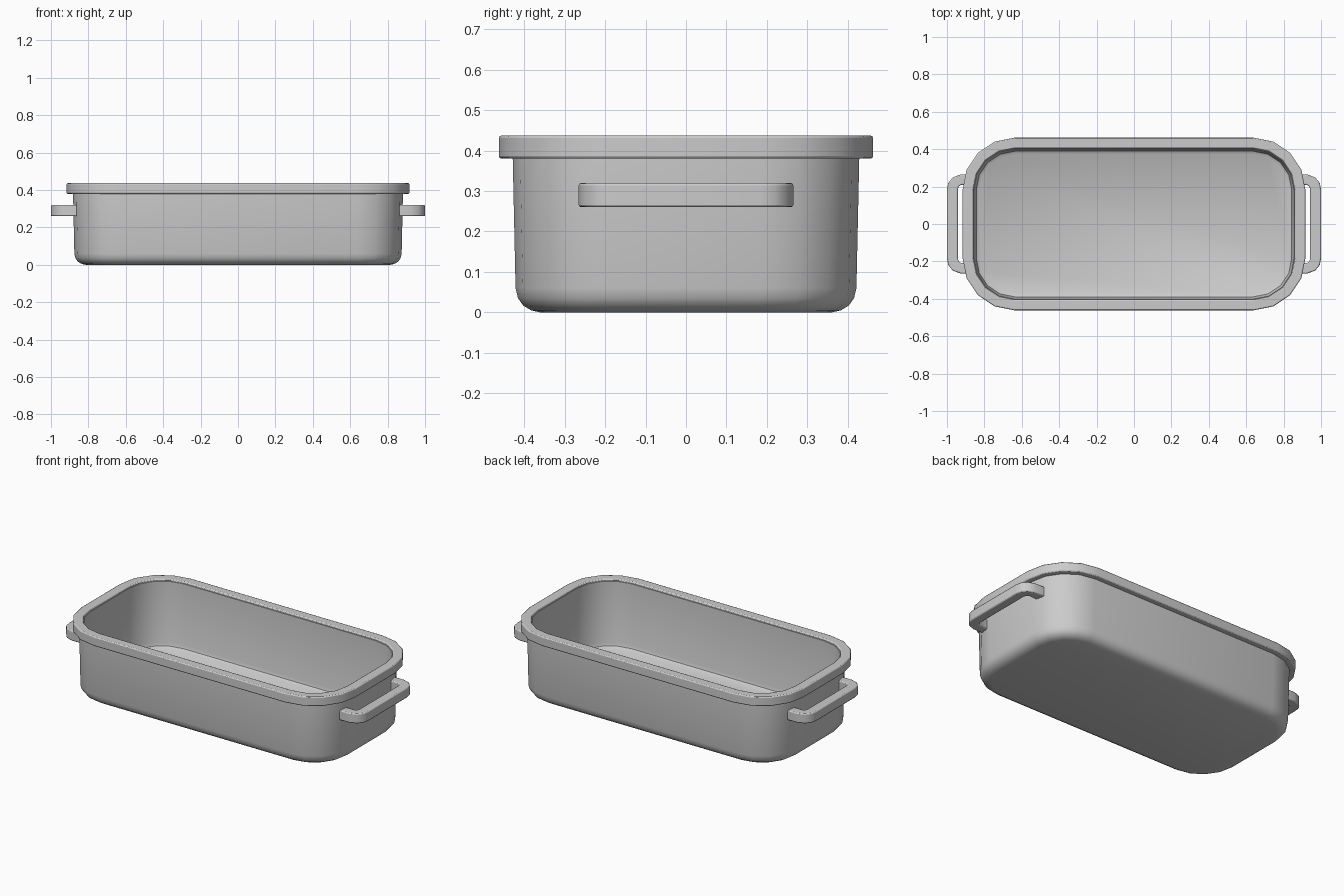
import bpy, bmesh, math

if "Cube" in bpy.data.objects:
    bpy.data.objects.remove(bpy.data.objects["Cube"])

CX, CY, SEG = 0.638, 0.184, 4   # corner centres and facets per corner


def ring(bm, r, z):
    verts = []
    for i, (sx, sy) in enumerate([(1, 1), (-1, 1), (-1, -1), (1, -1)]):
        for k in range(SEG + 1):
            a = (i + k / SEG) * math.pi / 2
            verts.append(bm.verts.new((sx * CX + r * math.cos(a), sy * CY + r * math.sin(a), z)))
    return verts


def finish(bm, name, bevel=0.0):
    bmesh.ops.recalc_face_normals(bm, faces=bm.faces)
    me = bpy.data.meshes.new(name)
    bm.to_mesh(me)
    bm.free()
    ob = bpy.data.objects.new(name, me)
    bpy.context.collection.objects.link(ob)
    if bevel:
        m = ob.modifiers.new("bevel", 'BEVEL')
        m.width, m.segments = bevel, 2
        m.limit_method, m.angle_limit = 'ANGLE', math.radians(50)
    bpy.ops.object.select_all(action='DESELECT')
    ob.select_set(True)
    bpy.context.view_layer.objects.active = ob
    bpy.ops.object.shade_smooth_by_angle(angle=math.radians(35))
    return ob


def loft(name, profile, closed, bevel=0.0):
    bm = bmesh.new()
    rings = [ring(bm, r, z) for r, z in profile]
    pairs = list(zip(rings, rings[1:]))
    if closed:
        pairs.append((rings[-1], rings[0]))
    else:
        bm.faces.new(rings[0])
        bm.faces.new(rings[-1])
    for a, b in pairs:
        n = len(a)
        for i in range(n):
            j = (i + 1) % n
            bm.faces.new((a[i], a[j], b[j], b[i]))
    return finish(bm, name, bevel)


# Tub: rounded bottom, slightly tapered walls, hollow inside
loft("dish_body", [(0.175, 0), (0.198, 0.005), (0.218, 0.017), (0.231, 0.035), (0.237, 0.06),
                   (0.244, 0.38), (0.244, 0.425), (0.217, 0.425), (0.211, 0.06),
                   (0.205, 0.04), (0.19, 0.03)], False)

# Rim band around the top
loft("rim", [(0.278, 0.38), (0.278, 0.437), (0.221, 0.437), (0.221, 0.38)], True, 0.006)

# Loop handles on both ends
half = [(0.86, 0.265), (0.925, 0.265), (0.968, 0.25), (0.993, 0.22), (1.0, 0.185)]
inner = [(0.942, 0.185), (0.938, 0.2), (0.925, 0.209), (0.86, 0.209)]
for side, name in ((1, "right_handle"), (-1, "left_handle")):
    bm = bmesh.new()
    outline = half + inner
    levels = [[[bm.verts.new((side * x, s * y, z)) for x, y in outline] for s in (1, -1)]
              for z in (0.26, 0.32)]
    for lo, hi in zip(*levels):
        for i in range(8):
            if i != 4:
                bm.faces.new((lo[i], lo[i + 1], hi[i + 1], hi[i]))
        bm.faces.new((lo[8], lo[0], hi[0], hi[8]))
    for p, q in levels:
        # strips across each bent leg, then the straight bar
        for h in (p, q):
            bm.faces.new((h[0], h[1], h[7], h[8]))
            bm.faces.new((h[1], h[2], h[6], h[7]))
            bm.faces.new((h[2], h[3], h[6]))
            bm.faces.new((h[3], h[4], h[5], h[6]))
        bm.faces.new((p[4], p[5], q[5], q[4]))
    for i in (4, 5):
        bm.faces.new((levels[0][0][i], levels[0][1][i], levels[1][1][i], levels[1][0][i]))
    finish(bm, name, 0.006)
